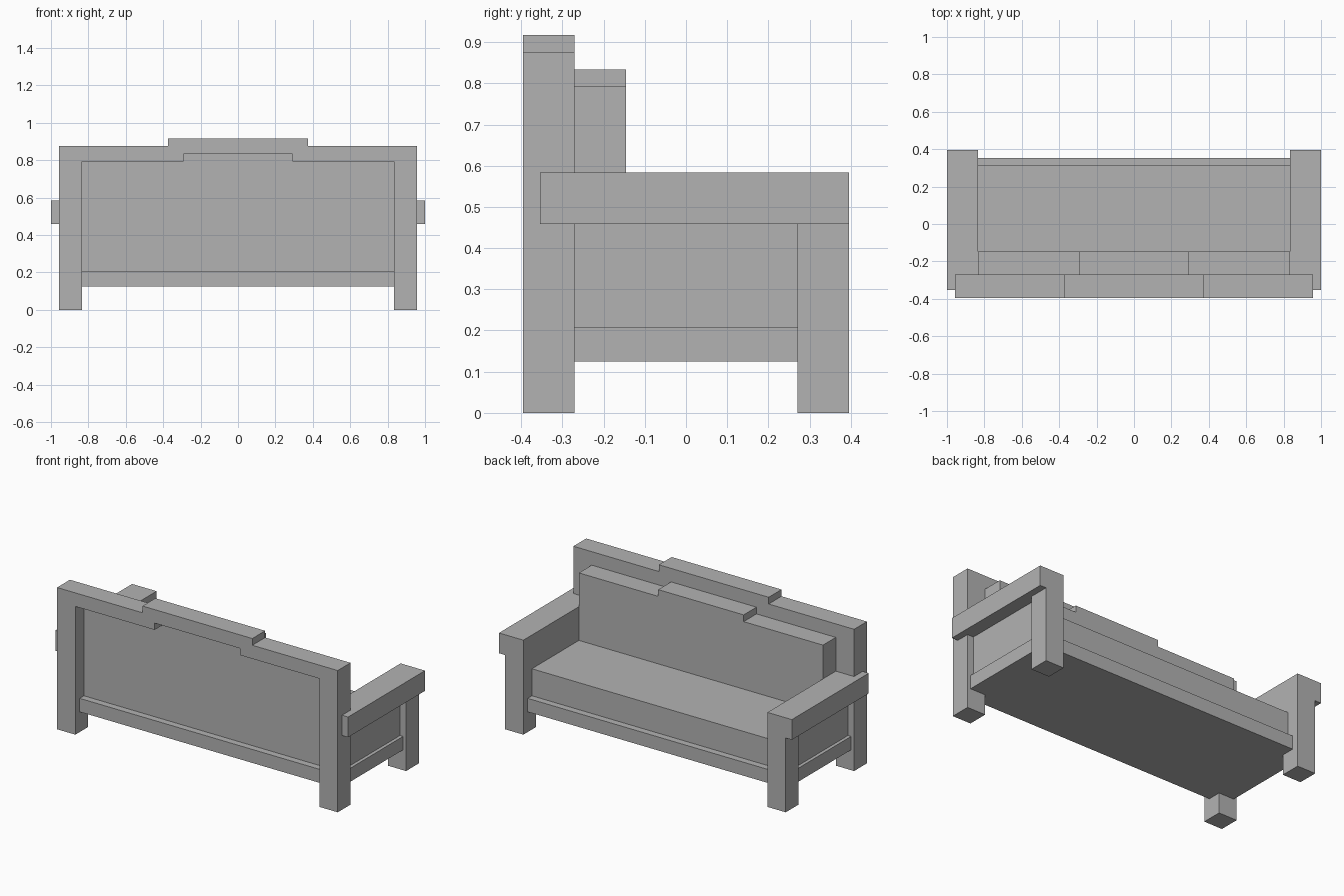
import bpy, bmesh

if "Cube" in bpy.data.objects:
    bpy.data.objects.remove(bpy.data.objects["Cube"])

U = 1 / 24  # module: every part sits on this grid

grey = bpy.data.materials.new("plain grey")
grey.diffuse_color = (0.45, 0.45, 0.45, 1)
grey.use_nodes = True
grey.node_tree.nodes["Principled BSDF"].inputs["Base Color"].default_value = grey.diffuse_color


def finish(name, bm):
    bmesh.ops.recalc_face_normals(bm, faces=bm.faces[:])
    mesh = bpy.data.meshes.new(name)
    bm.to_mesh(mesh)
    bm.free()
    mesh.materials.append(grey)
    obj = bpy.data.objects.new(name, mesh)
    bpy.context.collection.objects.link(obj)
    return obj


def box(name, x, y, z):
    """Box from (min, max) ranges in modules."""
    bm = bmesh.new()
    bmesh.ops.create_cube(bm, size=1)
    for v in bm.verts:
        for i, r in enumerate((x, y, z)):
            v.co[i] = (r[0] if v.co[i] < 0 else r[1]) * U
    return finish(name, bm)


def slab(name, half, y0, y1):
    """Extrude a left-right symmetric front outline, given as its right half."""
    outline = half + [(-x, z) for x, z in reversed(half)]
    bm = bmesh.new()
    face = bm.faces.new([bm.verts.new((x * U, y0 * U, z * U)) for x, z in outline])
    ext = bmesh.ops.extrude_face_region(bm, geom=[face])
    for v in ext["geom"]:
        if isinstance(v, bmesh.types.BMVert):
            v.co.y = y1 * U
    return finish(name, bm)


# Back frame: rear legs and stepped top rail in one outline
slab("back_frame", [(7, 20), (7, 19), (20, 19), (20, 0), (23, 0),
                    (23, 21), (9, 21), (9, 22)], -9.5, -6.5)

# Back cushion with raised centre
slab("back_cushion", [(20, 5), (20, 19), (7, 19), (7, 20)], -7.5, -3.5)

# Base and seat
box("base_rail", (-20, 20), (-8.5, 8.5), (3, 5))
box("seat_cushion", (-20, 20), (-3.5, 7.5), (5, 9))

# Sides
for s, side in ((-1, "left"), (1, "right")):
    def span(a, b):
        return tuple(sorted((s * a, s * b)))
    box(side + "_front_leg", span(20, 23), (6.5, 9.5), (0, 11))
    box(side + "_armrest", span(20, 24), (-8.5, 9.5), (11, 14))
    box(side + "_side_rail", span(20, 22.5), (-6.5, 6.5), (3, 5))
    box(side + "_side_panel", span(20, 22), (-6.5, 6.5), (5, 11))
